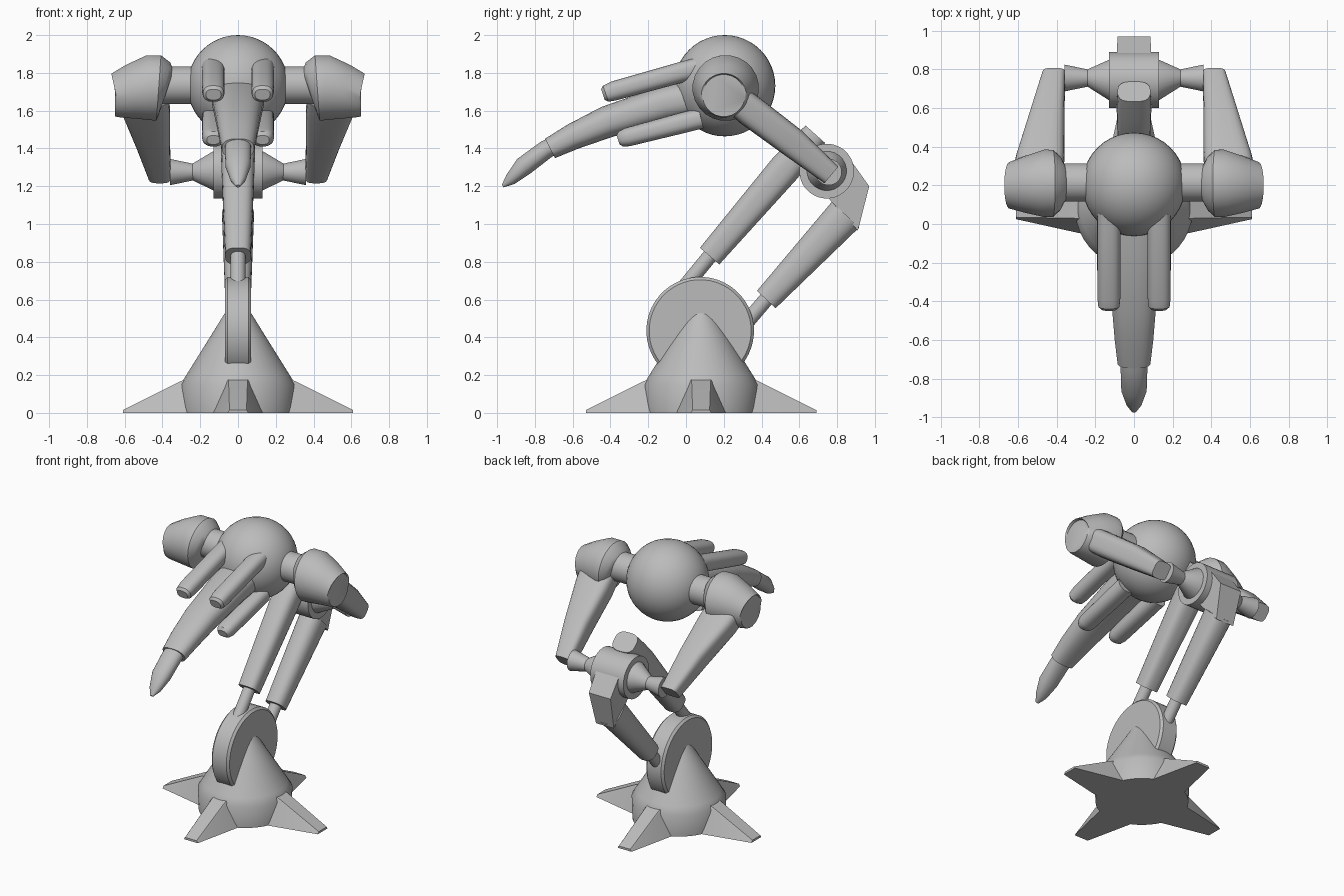
import bpy, bmesh, math
from mathutils import Vector, Matrix

cube = bpy.data.objects.get("Cube")
if cube:
    bpy.data.objects.remove(cube)

grey = bpy.data.materials.new("plain grey")
grey.use_nodes = True
grey.diffuse_color = (0.5, 0.5, 0.5, 1)
grey.node_tree.nodes["Principled BSDF"].inputs["Base Color"].default_value = grey.diffuse_color

X, Y = Vector((1, 0, 0)), Vector((0, 1, 0))


def finish(name, bm, angle=35):
    bmesh.ops.recalc_face_normals(bm, faces=bm.faces)
    mesh = bpy.data.meshes.new(name)
    bm.to_mesh(mesh)
    bm.free()
    mesh.materials.append(grey)
    obj = bpy.data.objects.new(name, mesh)
    bpy.context.collection.objects.link(obj)
    bpy.ops.object.select_all(action='DESELECT')
    obj.select_set(True)
    bpy.context.view_layer.objects.active = obj
    bpy.ops.object.shade_smooth_by_angle(angle=math.radians(angle))
    return obj


def loft(name, path, sizes, side=X, sides=24, square=1.0, angle=35):
    """Tube along a path; sizes are half widths along and across the side axis."""
    bm = bmesh.new()
    pts = [Vector(p) for p in path]
    rings = []
    for i, (p, (a, b)) in enumerate(zip(pts, sizes)):
        tangent = pts[min(i + 1, len(pts) - 1)] - pts[max(i - 1, 0)]
        other = tangent.cross(side).normalized()
        ring = []
        for k in range(sides):
            t = math.tau * (k + 0.5) / sides
            c, s = math.cos(t), math.sin(t)
            c, s = (math.copysign(abs(v) ** square, v) for v in (c, s))
            ring.append(bm.verts.new(p + side * a * c + other * b * s))
        rings.append(ring)
    for r0, r1 in zip(rings, rings[1:]):
        for k in range(sides):
            n = (k + 1) % sides
            bm.faces.new((r0[k], r0[n], r1[n], r1[k]))
    bm.faces.new(rings[0])
    bm.faces.new(rings[-1])
    return finish(name, bm, angle)


def yz_loft(name, path, sizes, x=0, **kw):
    return loft(name, [(x, y, z) for y, z in path], sizes, **kw)


def x_loft(name, stations, sign=1, **kw):
    """Round body along x from (x, y, z, radius) stations."""
    return loft(name, [(sign * x, y, z) for x, y, z, r in stations],
                [(r, r) for x, y, z, r in stations], side=Y, **kw)


# Base: cone hub with four flat-bottomed feet
hub = Vector((0, 0.08, 0))
profile = [(0.30, 0), (0.305, 0.15), (0.275, 0.2), (0.14, 0.415), (0.01, 0.625)]
loft("base_cone", [hub + Vector((0, 0, z)) for r, z in profile],
     [(r, r) for r, z in profile], sides=40)

for name, turn in (("left", 0), ("back", 1), ("right", 2), ("front", 3)):
    bm = bmesh.new()
    for s in (-1, 1):
        for p in ((0.18, 0.15, 0), (0.61, 0.055, 0), (0.61, 0.045, 0.015),
                  (0.31, 0.05, 0.165), (0.2, 0.06, 0.21)):
            bm.verts.new((p[0], s * p[1], p[2]))
    bmesh.ops.convex_hull(bm, input=bm.verts)
    bm.transform(Matrix.Translation(hub) @ Matrix.Rotation(turn * math.pi / 2, 4, 'Z'))
    finish(name + "_foot", bm)

# Pivot wheel standing in the base
x_loft("pivot_wheel", [(-0.07, 0.075, 0.435, 0.27), (-0.055, 0.075, 0.435, 0.285),
                       (0.055, 0.075, 0.435, 0.285), (0.07, 0.075, 0.435, 0.27)], sides=48)

# Two lower struts, each a rod inside a sleeve
yz_loft("front_rod", [(-0.03, 0.64), (0.2, 0.92)], [(0.04, 0.04)] * 2)
yz_loft("front_sleeve", [(0.125, 0.83), (0.52, 1.29), (0.6, 1.38), (0.685, 1.475)],
        [(0.068, 0.068), (0.088, 0.085), (0.09, 0.08), (0.085, 0.07)], square=0.7)
yz_loft("back_rod", [(0.27, 0.42), (0.5, 0.69)], [(0.04, 0.04)] * 2)
yz_loft("back_sleeve", [(0.425, 0.6), (0.845, 1.05)], [(0.068, 0.068), (0.085, 0.1)], square=0.8)

# Wedge joining the back strut to the elbow
bm = bmesh.new()
for s in (-1, 1):
    for y, z, w in ((0.76, 1.13, 0.08), (0.91, 0.965, 0.07), (0.97, 1.2, 0.085),
                    (0.87, 1.34, 0.09), (0.74, 1.3, 0.09)):
        bm.verts.new((s * w, y, z))
bmesh.ops.convex_hull(bm, input=bm.verts)
finish("elbow_wedge", bm)

x_loft("elbow_drum", [(-0.13, 0.745, 1.28, 0.145), (0.13, 0.745, 1.28, 0.145)], sides=32)

# Head
bm = bmesh.new()
bmesh.ops.create_uvsphere(bm, u_segments=40, v_segments=24, radius=0.268,
                          matrix=Matrix.Translation((0, 0.205, 1.732)))
finish("head_ball", bm)

# Mirrored parts: shoulders, upper arms, fingers
for side_name, s in (("left", 1), ("right", -1)):
    x_loft(side_name + "_elbow_cone", [(0.1, 0.745, 1.28, 0.11), (0.13, 0.745, 1.28, 0.105),
           (0.24, 0.755, 1.275, 0.045), (0.36, 0.755, 1.275, 0.07)], s)
    x_loft(side_name + "_neck", [(0.2, 0.215, 1.735, 0.1), (0.4, 0.215, 1.735, 0.1)], s)
    x_loft(side_name + "_shoulder",
           [(0.375, 0.21, 1.71, 0.11), (0.39, 0.21, 1.715, 0.145), (0.42, 0.21, 1.72, 0.175),
            (0.46, 0.21, 1.72, 0.176), (0.56, 0.205, 1.7, 0.148), (0.645, 0.2, 1.68, 0.12),
            (0.65, 0.2, 1.68, 0.112)], s)
    loft(side_name + "_upper_arm",
         [(s * 0.5, 0.24, 1.68), (s * 0.485, 0.34, 1.6), (s * 0.45, 0.56, 1.435),
          (s * 0.415, 0.77, 1.26)],
         [(0.13, 0.08), (0.125, 0.085), (0.09, 0.08), (0.06, 0.058)], square=0.55)
    yz_loft(side_name + "_upper_finger",
            [(0.06, 1.825), (-0.02, 1.805), (-0.38, 1.705), (-0.425, 1.69), (-0.44, 1.685)],
            [(0.06, 0.055), (0.06, 0.055), (0.06, 0.052), (0.055, 0.045), (0.04, 0.03)],
            x=s * 0.13, square=0.8)
    yz_loft(side_name + "_lower_finger",
            [(0.08, 1.56), (-0.02, 1.535), (-0.31, 1.46), (-0.345, 1.45), (-0.36, 1.445)],
            [(0.062, 0.055), (0.062, 0.055), (0.06, 0.05), (0.05, 0.042), (0.035, 0.025)],
            x=s * 0.13, square=0.8)

# Snout with a pointed tip
yz_loft("snout", [(0.05, 1.67), (-0.12, 1.635), (-0.42, 1.54), (-0.6, 1.462), (-0.72, 1.4)],
        [(0.14, 0.1), (0.135, 0.095), (0.115, 0.085), (0.1, 0.07), (0.085, 0.058)], square=0.8)
yz_loft("snout_tip", [(-0.65, 1.44), (-0.74, 1.395), (-0.86, 1.305), (-0.93, 1.235), (-0.97, 1.2)],
        [(0.068, 0.045), (0.07, 0.05), (0.066, 0.052), (0.04, 0.032), (0.012, 0.008)], square=0.9)
